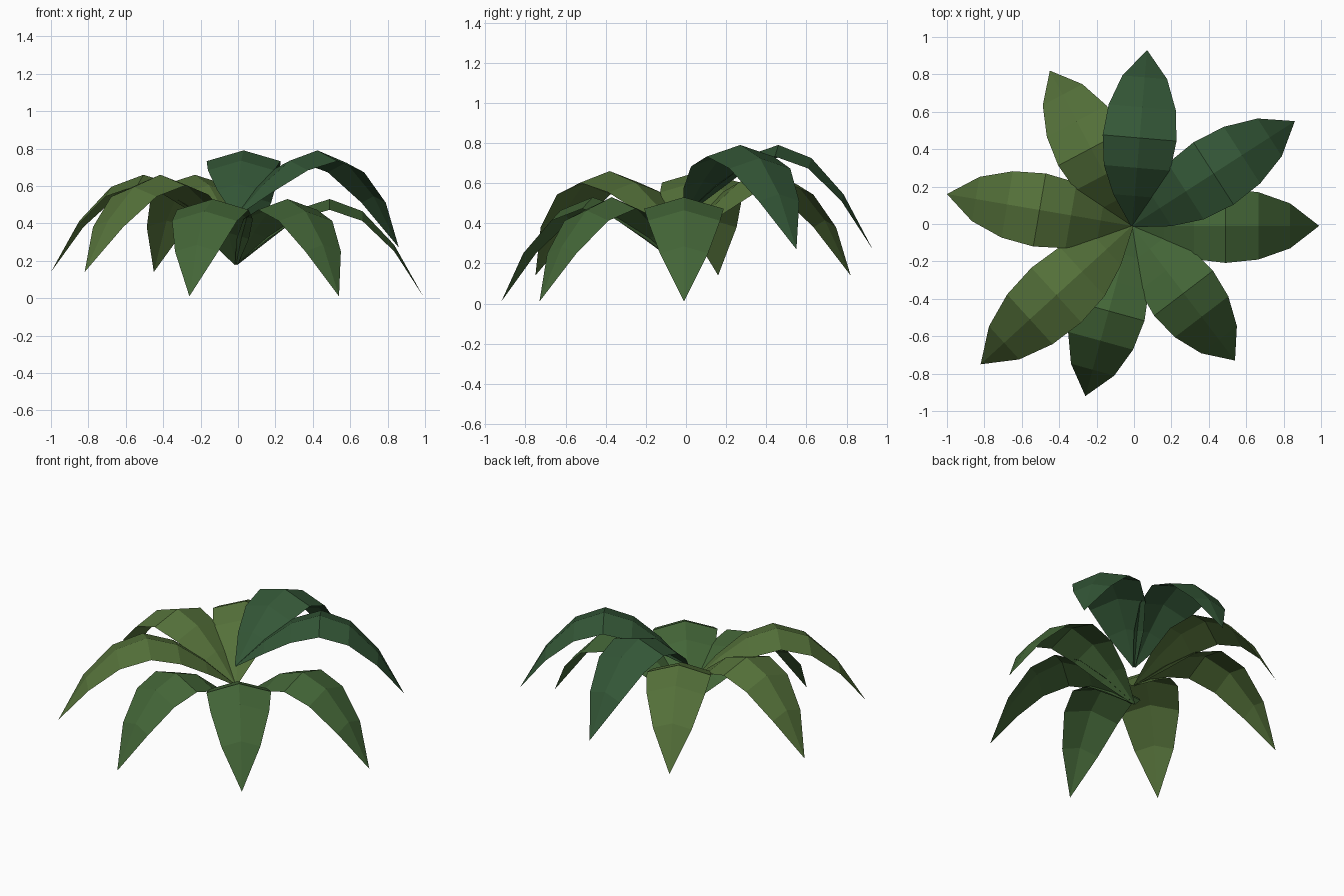
import bpy, math
from mathutils import Vector

if "Cube" in bpy.data.objects:
    bpy.data.objects.remove(bpy.data.objects["Cube"])

# Shared leaf profile: fraction of reach, height above the leaf base, half width
PROFILE = [(0.0, 0.0, 0.008), (0.17, 0.17, 0.115), (0.33, 0.295, 0.178), (0.5, 0.35, 0.198),
           (0.675, 0.285, 0.18), (0.845, 0.105, 0.12), (1.0, -0.17, 0.0)]
DROOP = 0.29                      # edges hang below the midrib
CENTRE = Vector((-0.01, -0.01))


def material(name, colour):
    mat = bpy.data.materials.new(name)
    mat.diffuse_color = (*colour, 1)
    mat.use_nodes = True
    mat.node_tree.nodes["Principled BSDF"].inputs["Base Color"].default_value = mat.diffuse_color
    return mat


def leaf(name, tip, base_z, mat):
    axis = Vector(tip) - CENTRE
    side = Vector((-axis.y, axis.x)).normalized()
    verts, faces = [], []
    for t, h, w in PROFILE[:-1]:
        mid = CENTRE + axis * t
        for s in (-1, 0, 1):
            p = mid + side * (s * w)
            verts.append((p.x, p.y, base_z + h - abs(s) * w * DROOP))
    rows = len(PROFILE) - 1
    for i in range(rows - 1):
        for j in range(2):
            a = i * 3 + j
            faces.append((a + 1, a, a + 3, a + 4))
    # pointed tip
    verts.append((*tip, base_z + PROFILE[-1][1]))
    last = (rows - 1) * 3
    for j in range(2):
        faces.append((last + j + 1, last + j, len(verts) - 1))
    faces = [tuple(reversed(f)) for f in faces]
    mesh = bpy.data.meshes.new(name)
    mesh.from_pydata(verts, [], faces)
    mesh.update()
    # upper side faces up
    if sum(p.normal.z for p in mesh.polygons) < 0:
        mesh.flip_normals()
    mesh.materials.append(mat)
    obj = bpy.data.objects.new(name, mesh)
    bpy.context.collection.objects.link(obj)


# Three tiers of leaves: base height, colour, tip positions
TIERS = {
    "lower_leaf": (0.18, (0.056, 0.13, 0.038), [(0.99, -0.01), (0.54, -0.73), (-0.26, -0.92)]),
    "middle_leaf": (0.31, (0.09, 0.165, 0.042), [(-0.82, -0.75), (-1.0, 0.16), (-0.45, 0.82)]),
    "upper_leaf": (0.44, (0.034, 0.095, 0.038), [(0.86, 0.55), (0.07, 0.93)]),
}
for name, (base_z, colour, tips) in TIERS.items():
    mat = material(name + "_green", colour)
    for i, tip in enumerate(tips, 1):
        leaf(f"{name}_{i}", tip, base_z, mat)
